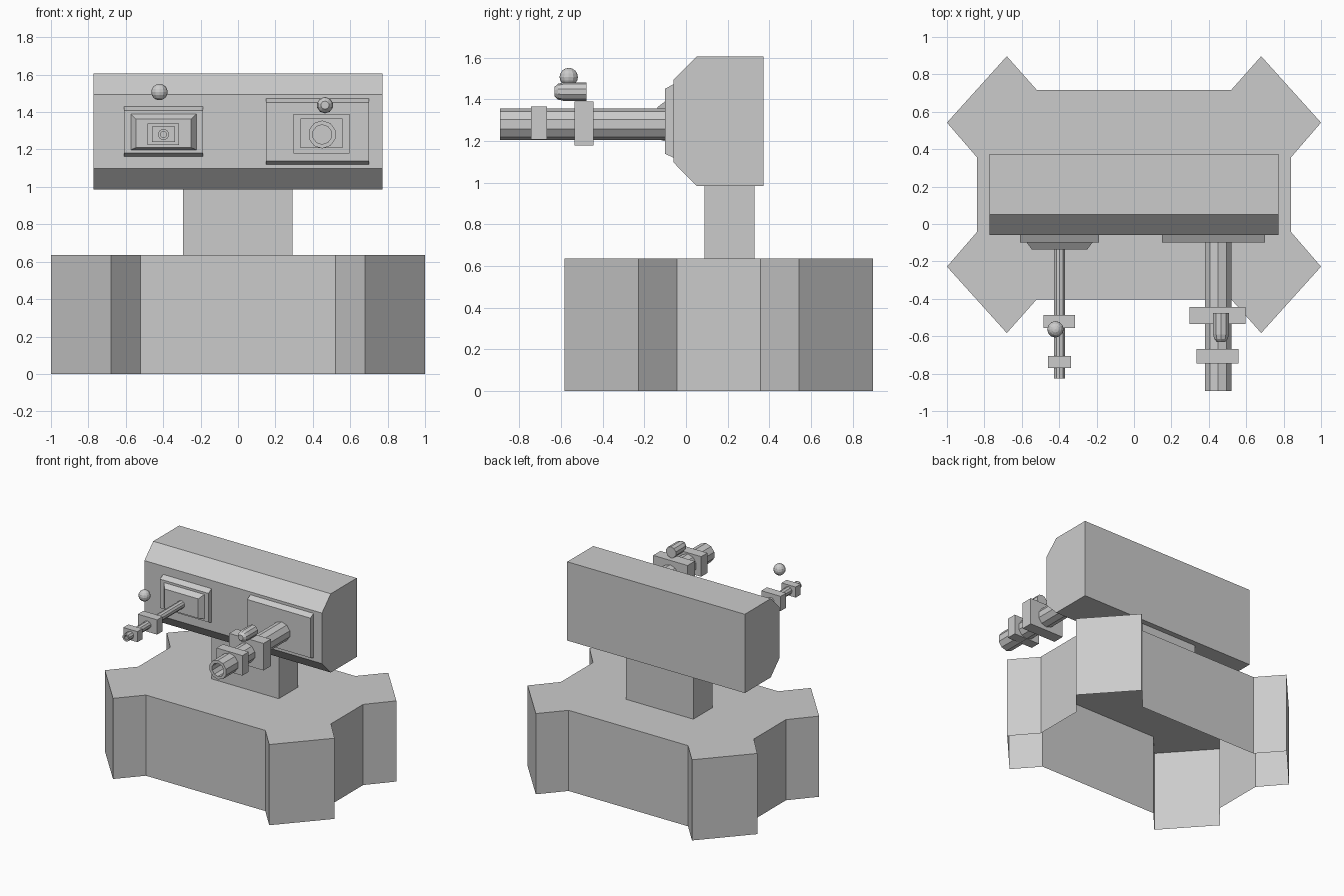
import bpy, bmesh, math
from mathutils import Matrix, Vector

cube = bpy.data.objects.get("Cube")
if cube:
    bpy.data.objects.remove(cube, do_unlink=True)

# Single flat material
grey = bpy.data.materials.new("plain grey")
grey.use_nodes = True
COLOUR = (0.6, 0.6, 0.6, 1)
grey.diffuse_color = COLOUR
grey.node_tree.nodes["Principled BSDF"].inputs["Base Color"].default_value = COLOUR


def finish(name, bm, recalc=True):
    if recalc:
        bmesh.ops.recalc_face_normals(bm, faces=bm.faces[:])
    mesh = bpy.data.meshes.new(name)
    bm.to_mesh(mesh)
    bm.free()
    mesh.materials.append(grey)
    obj = bpy.data.objects.new(name, mesh)
    bpy.context.scene.collection.objects.link(obj)
    return obj


def extrude(name, outline, offset):
    """Closed prism: an outline of 3D points pushed along an offset."""
    bm = bmesh.new()
    face = bm.faces.new([bm.verts.new(p) for p in outline])
    new = bmesh.ops.extrude_face_region(bm, geom=[face], use_keep_orig=True)["geom"]
    bmesh.ops.translate(bm, vec=Vector(offset),
                        verts=[v for v in new if isinstance(v, bmesh.types.BMVert)])
    return finish(name, bm)


def box(name, x, y, z):
    outline = [(x[0], y[0], z[0]), (x[1], y[0], z[0]), (x[1], y[0], z[1]), (x[0], y[0], z[1])]
    return extrude(name, outline, (0, y[1] - y[0], 0))


def side_profile(name, points, x0, x1):
    """Prism with a y-z profile running along x."""
    return extrude(name, [(x0, y, z) for y, z in points], (x1 - x0, 0, 0))


def lathe_y(name, centre, profile, sides):
    """Turn (radius, y) points around an axis parallel to y."""
    bm = bmesh.new()
    rings = []
    for r, y in profile:
        rings.append([bm.verts.new((centre[0] + r * math.sin(math.tau * i / sides), y,
                                    centre[1] + r * math.cos(math.tau * i / sides)))
                      for i in range(sides)])
    for a, b in zip(rings, rings[1:]):
        for i in range(sides):
            j = (i + 1) % sides
            bm.faces.new((a[i], a[j], b[j], b[i]))
    bm.faces.new(rings[0])
    bm.faces.new(rings[-1])
    return finish(name, bm)


def barrel(name, centre, radius, bore, back, front, depth):
    return lathe_y(name, centre, [(radius, back), (radius, front),
                                  (bore, front), (bore, front + depth)], 10)


def ball(name, centre, radius):
    bm = bmesh.new()
    bmesh.ops.create_uvsphere(bm, u_segments=12, v_segments=8, radius=radius,
                              matrix=Matrix.Translation(centre))
    return finish(name, bm)


# Base: hollow shell with four diagonal corner blocks, open underneath
MID_Y, HEIGHT = 0.157, 0.635
corner = [(0.84, 0.2), (1.0, 0.385), (0.68, 0.74), (0.52, 0.56)]
outline = []
for sx, sy in ((1, 1), (-1, 1), (-1, -1), (1, -1)):
    pts = corner if sx * sy > 0 else corner[::-1]
    outline += [(sx * x, MID_Y + sy * y) for x, y in pts]
bm = bmesh.new()
top = [bm.verts.new((x, y, HEIGHT)) for x, y in outline]
low = [bm.verts.new((x, y, 0)) for x, y in outline]
bm.faces.new(top)
for i in range(len(top)):
    j = (i + 1) % len(top)
    bm.faces.new((low[i], low[j], top[j], top[i]))
finish("base", bm, recalc=False)

# Neck and head
box("neck", (-0.295, 0.292), (0.09, 0.33), (HEIGHT, 0.99))
side_profile("head", [(0.373, 0.985), (0.373, 1.605), (0.05, 1.605), (-0.06, 1.495),
                      (-0.06, 1.097), (0.05, 0.985)], -0.773, 0.773)

# Mounting plates with sloped upper and lower edges
for name, x0, x1, z0, z1 in (("large_mount", 0.15, 0.7, 1.12, 1.473),
                             ("small_mount", -0.61, -0.188, 1.163, 1.43)):
    side_profile(name, [(-0.06, z0), (-0.06, z1), (-0.1, z1 - 0.022), (-0.1, z0 + 0.018)], x0, x1)

# Tapered block on the small mount
bm = bmesh.new()
bmesh.ops.create_cube(bm, size=1, matrix=Matrix.Translation((-0.398, -0.117, 1.295))
                      @ Matrix.Diagonal((0.355, 0.04, 0.195, 1)))
for v in bm.verts:
    if v.co.y < -0.117:
        v.co.x += 0.03 if v.co.x < -0.398 else -0.03
        v.co.z += 0.012 if v.co.z < 1.295 else -0.03
finish("small_mount_block", bm)

# Large gun
barrel("large_barrel", (0.45, 1.28), 0.075, 0.052, -0.09, -0.893, 0.12)
box("large_rear_clamp", (0.298, 0.597), (-0.535, -0.445), (1.178, 1.39))
box("large_front_clamp", (0.335, 0.56), (-0.745, -0.667), (1.207, 1.365))
lathe_y("large_sight", (0.465, 1.437),
        [(0.044, -0.477), (0.044, -0.59), (0.038, -0.615), (0.022, -0.632)], 10)

# Small gun
barrel("small_barrel", (-0.398, 1.28), 0.03, 0.017, -0.13, -0.825, 0.06)
box("small_rear_clamp", (-0.483, -0.315), (-0.556, -0.487), (1.224, 1.34))
box("small_front_clamp", (-0.46, -0.337), (-0.77, -0.707), (1.24, 1.323))
ball("small_sight", (-0.42, -0.563, 1.507), 0.044)
